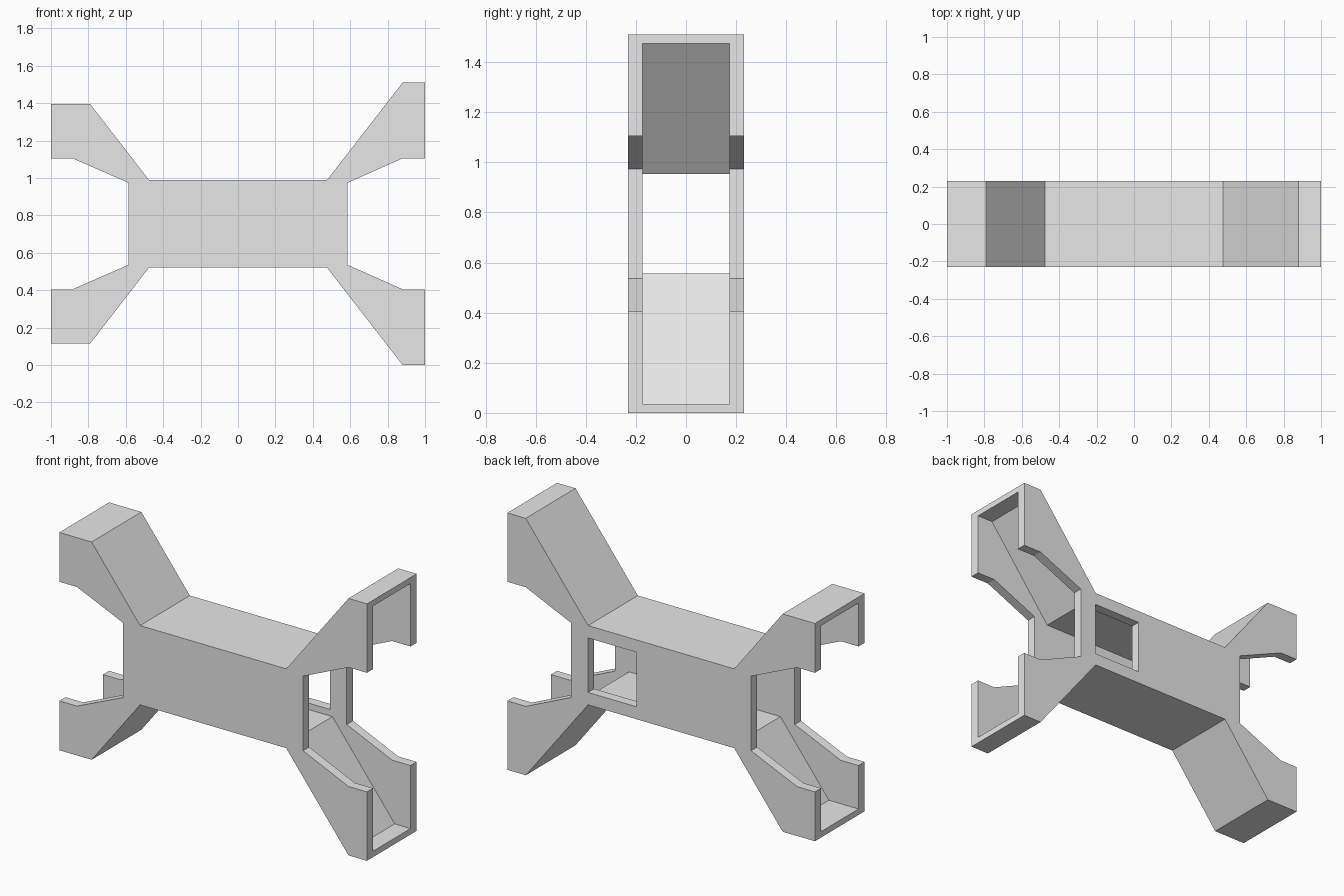
import bpy
import bmesh

cube = bpy.data.objects.get("Cube")
if cube:
    bpy.data.objects.remove(cube, do_unlink=True)

MID = 0.755          # height of the horizontal symmetry plane
HALF_DEPTH = 0.231   # outer half depth
HALF_CAVITY = 0.174  # inner half depth
WALL = 0.035         # roof and floor thickness
MITER = 0.017        # corner shift of the inset slopes

grey = bpy.data.materials.new("light_grey")
grey.use_nodes = True
grey.diffuse_color = (0.8, 0.8, 0.8, 1)
grey.node_tree.nodes["Principled BSDF"].inputs["Base Color"].default_value = (0.8, 0.8, 0.8, 1)


def prism(name, profile, y0, y1):
    """Extrude a closed (x, z) profile from y0 to y1."""
    bm = bmesh.new()
    face = bm.faces.new([bm.verts.new((x, y0, z)) for x, z in profile])
    ext = bmesh.ops.extrude_face_region(bm, geom=[face])
    moved = [v for v in ext["geom"] if isinstance(v, bmesh.types.BMVert)]
    bmesh.ops.translate(bm, verts=moved, vec=(0, y1 - y0, 0))
    bmesh.ops.recalc_face_normals(bm, faces=bm.faces)
    mesh = bpy.data.meshes.new(name)
    bm.to_mesh(mesh)
    bm.free()
    mesh.materials.append(grey)
    obj = bpy.data.objects.new(name, mesh)
    bpy.context.collection.objects.link(obj)
    return obj


def mirrored(upper):
    """Close an upper half profile with its reflection below MID."""
    return upper + [(x, 2 * MID - z) for x, z in reversed(upper)]


def cut(target, cutter):
    mod = target.modifiers.new(cutter.name, "BOOLEAN")
    mod.operation = "DIFFERENCE"
    mod.solver = "EXACT"
    mod.object = cutter
    cutter.hide_render = True
    cutter.hide_viewport = True
    cutter.display_type = "WIRE"


# Main shell with four splayed arms
roof = [(-1, 1.395), (-0.79, 1.395), (-0.475, 0.988), (0.475, 0.988), (0.88, 1.51), (1, 1.51)]
notch_left = [(-0.585, 0.974), (-0.885, 1.105), (-1, 1.105)]
notch_right = [(1, 1.105), (0.88, 1.105), (0.585, 0.974)]
body = prism("splayed_body", mirrored(notch_left + roof + notch_right), -HALF_DEPTH, HALF_DEPTH)

# Channel running through both ends, following the roof and floor
inner = []
for x, z in roof:
    shift = 0.1 if abs(x) == 1 else MITER
    inner.append((x + (shift if x > 0 else -shift), z - WALL))
channel = prism("channel_cutter", mirrored(inner), -HALF_CAVITY, HALF_CAVITY)

# Window in the back wall only
window = prism("window_cutter", mirrored([(0.16, 0.915), (0.475, 0.915)]), 0.1, 0.3)

cut(body, channel)
cut(body, window)
